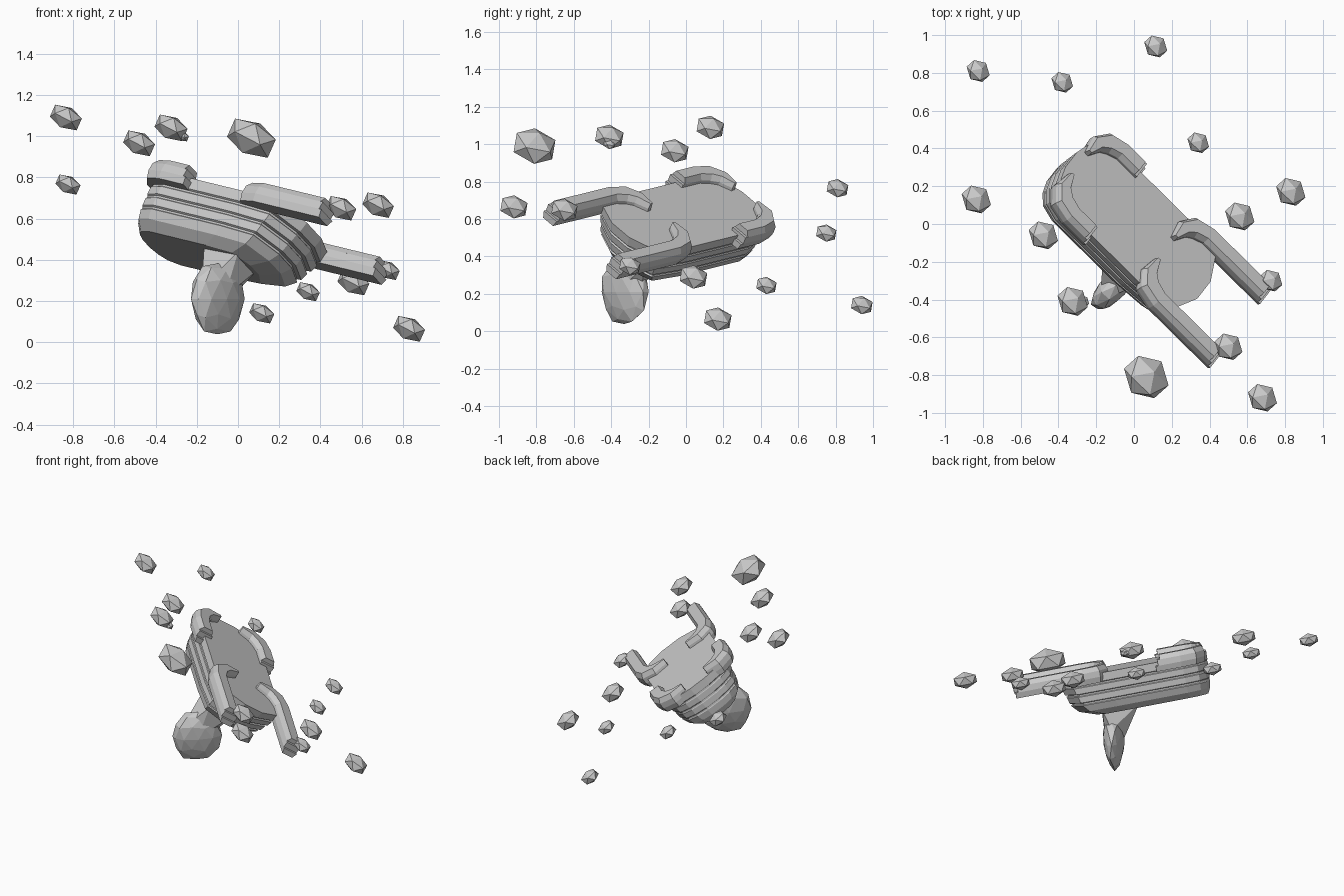
import bpy, bmesh, random
from mathutils import Vector, Matrix

if "Cube" in bpy.data.objects:
    bpy.data.objects.remove(bpy.data.objects["Cube"])

random.seed(4)

# Tilted frame of the body: u = length, v = width, n = top normal
U = Vector((0.70, -0.69, -0.17)).normalized()
V = Vector((0.50, 0.667, -0.55))
V = (V - U * V.dot(U)).normalized()
N = U.cross(V)
ORIGIN = Vector((0.086, -0.07, 0.61))
ROT = Matrix((U, V, N)).transposed()


def local(u, v, t):
    return ORIGIN + U * u + V * v + N * t


def finish(name, bm):
    bmesh.ops.recalc_face_normals(bm, faces=bm.faces[:])
    me = bpy.data.meshes.new(name)
    bm.to_mesh(me)
    bm.free()
    ob = bpy.data.objects.new(name, me)
    bpy.context.collection.objects.link(ob)
    return ob


def loft(name, rings):
    bm = bmesh.new()
    loops = [[bm.verts.new(p) for p in r] for r in rings]
    for a, b in zip(loops, loops[1:]):
        for i in range(len(a)):
            j = (i + 1) % len(a)
            bm.faces.new((a[i], a[j], b[j], b[i]))
    bm.faces.new(loops[0])
    bm.faces.new(loops[-1])
    return finish(name, bm)


# Layered body: one outline repeated down with grooves; the front end tapers most
half = [(0.405, 0.07), (0.33, 0.235), (0.10, 0.255), (-0.42, 0.255),
        (-0.52, 0.22), (-0.57, 0.15), (-0.595, 0.06)]
outline = half + [(u, -v) for u, v in reversed(half)]
levels = [(0.0, 1.0), (-0.055, 0.98), (-0.06, 0.94), (-0.07, 0.94),
          (-0.075, 0.96), (-0.115, 0.94), (-0.12, 0.90), (-0.13, 0.90),
          (-0.135, 0.92), (-0.175, 0.90), (-0.18, 0.86), (-0.19, 0.86),
          (-0.195, 0.88), (-0.24, 0.80), (-0.28, 0.58)]
rings = []
for t, s in levels:
    su = 1 - (1 - s) * 0.6
    rings.append([local(-0.45 + (u + 0.45) * su, v * s, t) for u, v in outline])
loft("body", rings)


# Four hooked limbs, each a stack of three plates with staggered tips
def limb(name, path, side):
    plates = [(-0.06, -0.022, 0.04, 0.052, 0.035), (-0.022, 0.018, 0.052, 0.052, 0.018),
              (0.018, 0.05, 0.052, 0.034, 0.0)]
    for k, (t0, t1, w0, w1, extra) in enumerate(plates):
        rings = []
        for i, (u, v) in enumerate(path):
            a = Vector(path[max(i - 1, 0)])
            b = Vector(path[min(i + 1, len(path) - 1)])
            d = (b - a).normalized()
            side_dir = Vector((-d.y, d.x))
            f = (0.25, 0.85, 1.1, 1, 1)[i]
            if i == len(path) - 1:
                u += extra
            ring = []
            for s, w, t in ((-1, w0, t0), (1, w0, t0), (1, w1, t1), (-1, w1, t1)):
                q = Vector((u, v)) + side_dir * s * w * f
                ring.append(local(q.x, q.y * side, t))
            rings.append(ring)
        loft(f"{name}_plate_{k + 1}", rings)


front = [(0.10, 0.09), (0.11, 0.175), (0.155, 0.232), (0.24, 0.257), (0.66, 0.257)]
rear = [(-0.55, 0.09), (-0.54, 0.175), (-0.49, 0.232), (-0.41, 0.255), (-0.28, 0.255)]
for label, side in (("left", -1), ("right", 1)):
    limb(f"front_{label}_limb", front, side)
    limb(f"rear_{label}_limb", rear, side)

# Faceted flat head, wide across and thin front to back
A = Vector((1, 1, 0)).normalized()
B = Vector((1, -1, 0)).normalized()
bm = bmesh.new()
bmesh.ops.create_icosphere(bm, subdivisions=2, radius=1)
for v in bm.verts:
    c = v.co * random.uniform(0.93, 1.07)
    c.y *= 1 + 0.3 * c.z
    v.co = Vector((-0.10, -0.33, 0.21)) + A * c.x * 0.165 + B * c.y * 0.07 + Vector((0, 0, 0.178)) * c.z
finish("head", bm)

# Neck narrowing upward and back into the belly
bm = bmesh.new()
for a, b, z in ((-0.11, 0.0, 0.26), (0.13, 0.0, 0.24), (0, 0.05, 0.22), (0, -0.06, 0.22)):
    bm.verts.new(Vector((-0.10, -0.33, z)) + A * a + B * b)
for u, v in ((0.15, -0.12), (0.15, 0.05), (-0.10, -0.10), (-0.10, 0.0)):
    bm.verts.new(local(u, v, -0.26))
bmesh.ops.convex_hull(bm, input=bm.verts[:])
finish("neck", bm)

# Floating flattened rocks
rocks = [(-.835, .13, 1.09, .084), (-.48, -.06, .965, .084), (-.325, -.41, 1.04, .087),
         (-.27, -.41, 1.0, .035), (.065, -.81, .99, .128), (-.825, .81, .765, .066),
         (.50, -.65, .65, .08), (.68, -.92, .665, .083), (.725, -.30, .35, .065),
         (.56, .04, .29, .084), (.34, .43, .245, .062), (.115, .94, .14, .066),
         (.83, .17, .065, .084), (-.38, .75, .525, .062)]
for i, (x, y, z, r) in enumerate(rocks):
    bm = bmesh.new()
    bmesh.ops.create_icosphere(bm, subdivisions=1, radius=r)
    spin = Matrix.Rotation(0.3, 4, 'Z')
    bmesh.ops.scale(bm, vec=(1.05, 0.98, 0.68), verts=bm.verts)
    bmesh.ops.transform(bm, matrix=Matrix.Translation((x, y, z)) @ ROT.to_4x4() @ spin, verts=bm.verts)
    finish(f"rock_{i + 1}", bm)
